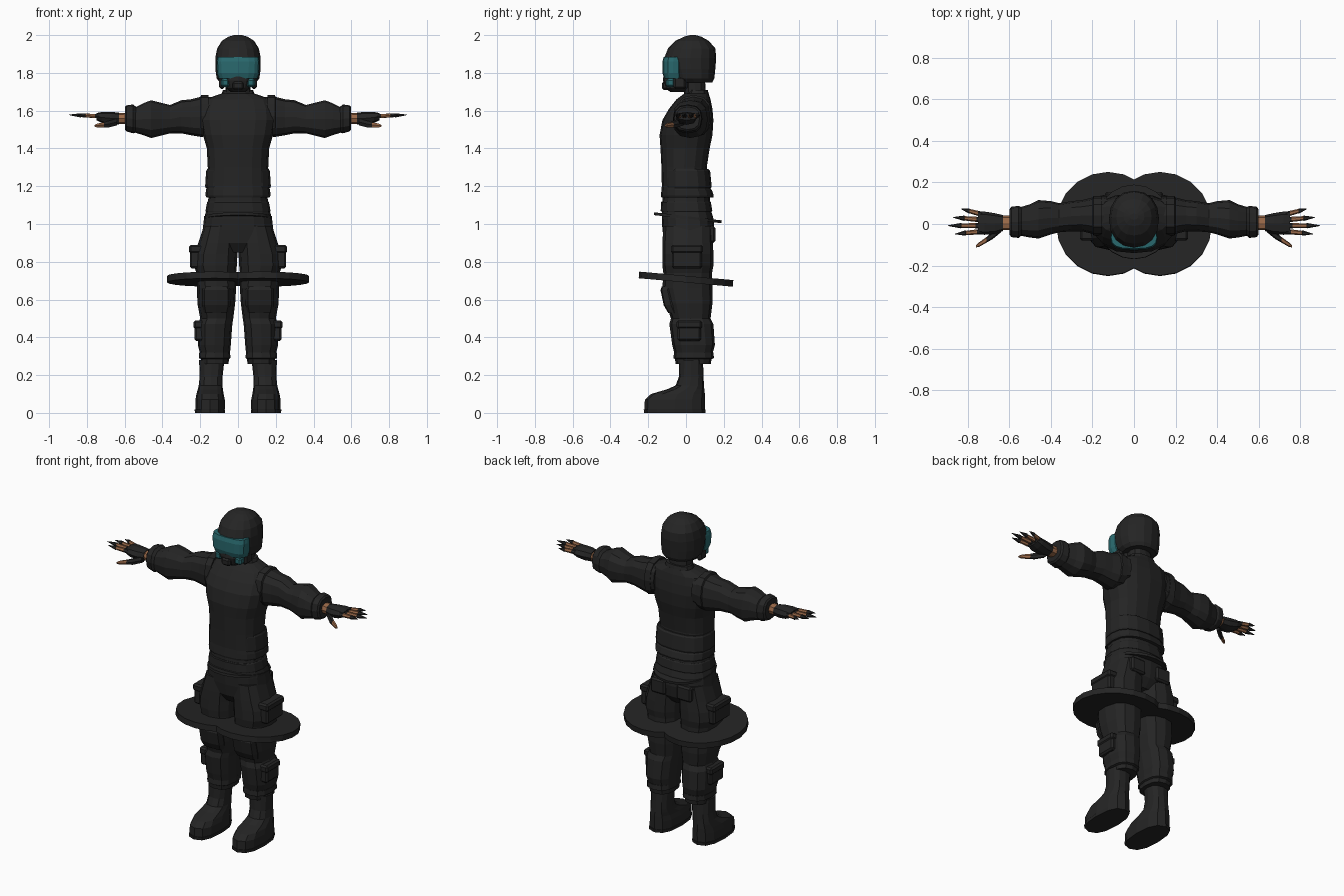
import bpy
import bmesh
from math import cos, sin, pi, copysign
from mathutils import Matrix, Vector

old = bpy.data.objects.get("Cube")
if old:
    bpy.data.objects.remove(old, do_unlink=True)

CM = 0.01  # all dimensions below are in hundredths of a unit


def material(name, colour):
    mat = bpy.data.materials.new(name)
    mat.use_nodes = True
    rgba = (*colour, 1)
    mat.diffuse_color = rgba
    mat.node_tree.nodes["Principled BSDF"].inputs["Base Color"].default_value = rgba
    return mat


MATERIALS = {
    "black": material("black_cloth", (0.018, 0.018, 0.018)),
    "teal": material("teal_glass", (0.022, 0.14, 0.155)),
    "skin": material("brown_skin", (0.32, 0.14, 0.065)),
}


def finish(name, bm, colours, paired):
    """Turn a bmesh into one object, or into a left and right pair."""
    bmesh.ops.recalc_face_normals(bm, faces=bm.faces)
    for side in (("left_", "right_") if paired else ("",)):
        if side == "right_":
            bmesh.ops.scale(bm, vec=(-1, 1, 1), verts=bm.verts)
            bmesh.ops.reverse_faces(bm, faces=bm.faces)
        mesh = bpy.data.meshes.new(side + name)
        bm.to_mesh(mesh)
        for colour in colours:
            mesh.materials.append(MATERIALS[colour])
        obj = bpy.data.objects.new(side + name, mesh)
        bpy.context.collection.objects.link(obj)
    bm.free()


def loft(name, rings, axis="z", sides=12, power=2.5, colours=("black",), bands=(), paired=False):
    """Skin rounded-box rings (t, a_low, a_high, b_low, b_high) along z or x."""
    bm = bmesh.new()
    loops = []
    for t, a0, a1, b0, b1 in rings:
        loop = []
        for k in range(sides):
            c, s = cos(2 * pi * k / sides), sin(2 * pi * k / sides)
            a = (a0 + a1) / 2 + (a1 - a0) / 2 * copysign(abs(c) ** (2 / power), c)
            b = (b0 + b1) / 2 + (b1 - b0) / 2 * copysign(abs(s) ** (2 / power), s)
            co = (a, b, t) if axis == "z" else (t, a, b)
            loop.append(bm.verts.new(Vector(co) * CM))
        loops.append(loop)
    for i in range(len(loops) - 1):
        low, high = loops[i], loops[i + 1]
        for k in range(sides):
            j = (k + 1) % sides
            face = bm.faces.new((low[k], low[j], high[j], high[k]))
            face.material_index = bands[i] if bands else 0
    bm.faces.new(loops[0]).material_index = bands[0] if bands else 0
    bm.faces.new(loops[-1]).material_index = bands[-1] if bands else 0
    finish(name, bm, colours, paired)


def body(name, rings, **options):
    """Loft symmetric about x = 0 from (z, half_width, front, back)."""
    loft(name, [(z, -w, w, f, b) for z, w, f, b in rings], **options)


def box(name, low, high, bevel=1.0, colour="black", paired=True):
    """Chamfered block between two corners."""
    low, high = Vector(low) * CM, Vector(high) * CM
    bm = bmesh.new()
    bmesh.ops.create_cube(bm, size=1)
    bmesh.ops.scale(bm, vec=high - low, verts=bm.verts)
    bmesh.ops.translate(bm, vec=(low + high) / 2, verts=bm.verts)
    bmesh.ops.bevel(bm, geom=bm.edges[:], offset=bevel * CM, segments=1, affect="EDGES")
    finish(name, bm, (colour,), paired)


def disc(name, centre, radius, thickness, tilt, paired=False):
    """Flat round plate tilted up towards the front."""
    bm = bmesh.new()
    place = Matrix.Translation(Vector(centre) * CM) @ Matrix.Rotation(-tilt, 4, "X")
    bmesh.ops.create_cone(bm, cap_ends=True, segments=20, radius1=radius * CM,
                          radius2=radius * CM, depth=thickness * CM, matrix=place)
    finish(name, bm, ("black",), paired)


# Helmet, visor and breathing mask
body("helmet", [(175, 9.5, -5, 14), (177, 11.3, -8, 15), (182, 12, -10, 15.5),
                (188, 12, -11.5, 16), (193, 11, -9.5, 15.5), (197, 8.5, -5.5, 12),
                (199.2, 5, -1, 8), (200, 2, 2, 5)], sides=16, power=2.2)
body("visor", [(177, 10.2, -11.5, -1), (180, 11.2, -12.5, -1), (186, 11.4, -12.5, -1),
               (188.5, 11, -11.8, -1)], sides=16, power=2.8, colours=("teal",))
body("mask", [(170, 4, -8.5, 0), (172, 6.5, -11, 3), (176, 8, -12.2, 4),
              (178, 8, -12, 4)], power=2.4)
box("mask_lens", (4.5, -10.5, 172.5), (9, -6, 177), colour="teal")
box("cheek_strap", (7, -6.5, 171.5), (10, 0, 178))
box("mask_filter", (-3, -12.8, 171), (3, -8, 175.5), paired=False)
body("neck", [(164, 7, -1, 11), (177, 6.5, -1, 10)])
body("collar", [(163, 10, -4, 13), (168, 9, -0.5, 12.3), (171, 8, 1.5, 11.5)])

# Jacket
body("jacket", [(114, 16.7, -13, 14.5), (115, 17.2, -13.3, 14.7), (118, 17, -13, 13.7),
                (120, 16.3, -12.8, 12), (130, 16, -13, 11), (140, 16.5, -13.5, 12.5),
                (147, 18.5, -14, 14), (155, 20, -12.5, 14.5), (161, 19.5, -9, 14),
                (166, 17.5, -5, 13), (169, 9, -1, 12)], sides=16)
body("waist_pad", [(119, 17, -12.3, 13.3), (120, 17.4, -12.5, 13.6),
                   (128, 16.9, -12.5, 12.8), (129, 16.4, -12, 12)], sides=16)

# Sleeves with elbow bulge and cuff
loft("sleeve", [(13, -5, 13.5, 149, 167), (19, -5, 13, 146, 167.5), (25, -3.5, 11.5, 147, 166),
                (30, -3.5, 11, 148, 165.5), (36, -4, 10, 148, 163), (40, -5, 11, 147, 164),
                (46, -7, 11.5, 145.5, 165.5), (50, -6.5, 9.5, 147, 164),
                (55, -5.5, 8, 148.5, 161.5)], axis="x", paired=True)
loft("shoulder_seam", [(15.5, -5.5, 13.5, 147, 168.2), (19.5, -5.5, 13.5, 146, 168.3),
                       (20, -4.5, 12.5, 147, 167)], axis="x", paired=True)
loft("cuff", [(54, -5.5, 8, 148.5, 162), (55.5, -6.7, 8.7, 148, 163.3),
              (59, -6.3, 8.3, 149, 162.8), (59.8, -5.2, 7.2, 150, 162)],
     axis="x", paired=True)

# Hands: bare wrist, fingerless glove, bare fingers with dark pointed tips
loft("wrist", [(58, -3, 4, 153, 159), (65, -3, 4, 153, 158.5)], axis="x", sides=8,
     colours=("skin",), paired=True)
loft("glove", [(63, -3.4, 4.3, 152.7, 159), (67, -4.8, 5.2, 152.5, 159.3),
               (72, -5.2, 6, 153.5, 159.3), (75, -4.8, 5.8, 155, 158.7)],
     axis="x", sides=8, paired=True)
FINGERS = {"index": (-3.6, -4.8, 86), "middle": (-0.8, -0.8, 89.5),
           "ring": (2, 3.2, 87), "little": (4.6, 7.2, 83)}
for finger, (root, end, reach) in FINGERS.items():
    rings = []
    for part, radius in ((0, 1.3), (0.2, 1.25), (0.6, 1.05), (0.62, 1.3), (1, 0.15)):
        y = root + (end - root) * part
        z = 157 + 0.8 * part
        rings.append((73 + (reach - 73) * part, y - radius, y + radius, z - radius, z + radius))
    loft(finger + "_finger", rings, axis="x", sides=6, power=2, colours=("black", "skin"),
         bands=(0, 1, 0, 0), paired=True)
loft("thumb", [(64, -4, -0.5, 152, 156), (68, -7.3, -3.8, 151, 155), (71, -9, -6.3, 151, 154),
               (74.5, -11, -8.8, 151, 153.3), (76, -11.3, -10.3, 151.5, 152.5)],
     axis="x", sides=6, colours=("black", "skin"), bands=(0, 0, 1, 1), paired=True)

# Trouser seat, belt and hip plates
body("trouser_seat", [(85, 14, -8, 10), (90, 18.5, -11.5, 14), (97, 18.7, -12.5, 15),
                      (103, 18, -12.8, 14.5), (108, 16.5, -12.8, 13), (115, 15.5, -12.3, 12.5)],
     sides=16)
body("belt", [(106.5, 17, -13.2, 13.7), (107, 17.2, -13.4, 13.9), (111.5, 16.4, -13.2, 13.2),
              (112, 16, -12.8, 12.8)], sides=16)
disc("waist_ring", (0, 1, 103.3), 18, 1.5, 0.12)
disc("hip_plate", (12.5, 0, 70.8), 25, 3.5, 0.09, paired=True)

# Trouser legs with gathered knees and hems
loft("trouser_leg", [(99, 1, 18, -12, 14), (90, 0.3, 21, -12.5, 14.3), (84, 0.3, 23, -12.5, 14.5),
                     (78, 0.6, 23.3, -12.5, 14.5), (74, 1, 22, -12, 13.8),
                     (66, 1, 21.7, -12.5, 14), (58, 1.5, 21.5, -10.5, 14),
                     (50, 2.5, 20, -8, 13), (47, 3, 21.3, -8.8, 14.5),
                     (36, 3.8, 21.3, -7.3, 15.3), (31, 4.3, 20, -6, 14)], paired=True)
loft("trouser_hem", [(32, 4.2, 20.5, -6.3, 14.5), (29, 4, 20.7, -6.7, 14.8),
                     (28.5, 4.8, 19.6, -5.8, 13.5), (26, 5, 19.4, -5.5, 13.2)], paired=True)
loft("knee_pad", [(67, 5, 18, -12.8, -6), (65, 4, 19, -13.5, -6), (57, 4, 19, -11.8, -4),
                  (53, 5, 18, -9.5, -3)], sides=8, power=4, paired=True)

# Side pockets with flaps
box("thigh_pocket", (18, -7.5, 76.5), (25.5, 8.5, 88))
box("thigh_pocket_flap", (18, -8, 84.5), (26, 9, 89))
box("shin_pocket", (17, -4.5, 38), (23, 8, 48))
box("shin_pocket_flap", (17, -5, 44.5), (23.6, 8.5, 49))
box("back_pocket", (4, 10, 90), (14, 15.5, 99))

# Boots
loft("boot", [(0, 8, 22, -21.5, 9.5), (2, 7, 22.6, -22, 10), (7, 7, 22.5, -21.8, 10),
              (10, 7.6, 22, -18.5, 10), (12.5, 8, 21.3, -10, 9.7), (14.5, 8.2, 20.8, -5.5, 9.5),
              (19, 8.2, 20.3, -3.8, 9.3), (28, 7.2, 20.6, -3.5, 9)], paired=True)
loft("boot_sole", [(0, 7, 22.8, -22.2, 10.2), (1.8, 6.8, 23, -22.4, 10.4)], paired=True)
